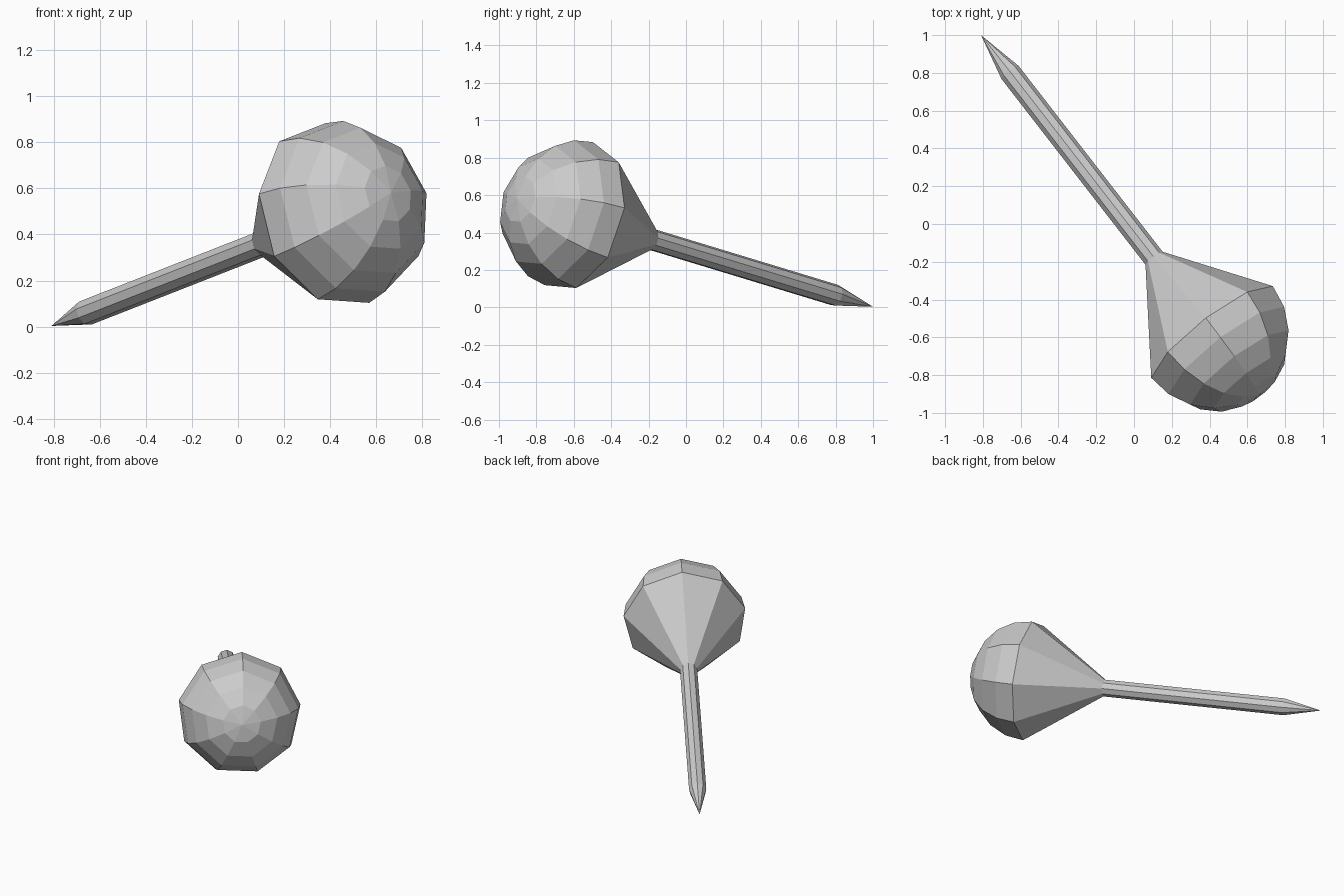
import bpy, bmesh
from math import sin, cos, pi
from mathutils import Vector

if "Cube" in bpy.data.objects:
    bpy.data.objects.remove(bpy.data.objects["Cube"])

SIDES = 9
TIP = Vector((-0.81, 1.0, 0.003))
RIM_CENTRE = Vector((0.42, -0.587, 0.485))
AXIS = (RIM_CENTRE - TIP).normalized()
RIM_T = (RIM_CENTRE - TIP).length
R = 0.41

# Facet orientation: one rim corner points this way
corner = Vector((0.09, -0.81, 0.575)) - RIM_CENTRE
E1 = (corner - AXIS * corner.dot(AXIS)).normalized()
E2 = AXIS.cross(E1)


def lathe(name, profile):
    """Revolve (distance along axis, radius) pairs around the pin axis."""
    bm = bmesh.new()
    rings = []
    for t, r in profile:
        c = TIP + AXIS * t
        if r < 1e-5:
            rings.append([bm.verts.new(c)] * SIDES)
        else:
            rings.append([bm.verts.new(c + r * (E1 * cos(a) + E2 * sin(a)))
                          for a in (2 * pi * i / SIDES for i in range(SIDES))])
    for lo, hi in zip(rings, rings[1:]):
        for i in range(SIDES):
            j = (i + 1) % SIDES
            bm.faces.new(list(dict.fromkeys((lo[i], lo[j], hi[j], hi[i]))))
    bmesh.ops.recalc_face_normals(bm, faces=bm.faces)
    mesh = bpy.data.meshes.new(name)
    bm.to_mesh(mesh)
    bm.free()
    obj = bpy.data.objects.new(name, mesh)
    bpy.context.collection.objects.link(obj)
    return obj


# Pointed needle
lathe("needle", [(0, 0), (0.26, 0.058), (1.54, 0.058)])

# Cone-backed head with a domed end
STEPS = 5
dome = [(RIM_T + R * sin(k * pi / 2 / STEPS), R * cos(k * pi / 2 / STEPS))
        for k in range(STEPS + 1)]
lathe("head", [(1.54, 0.058)] + dome)
